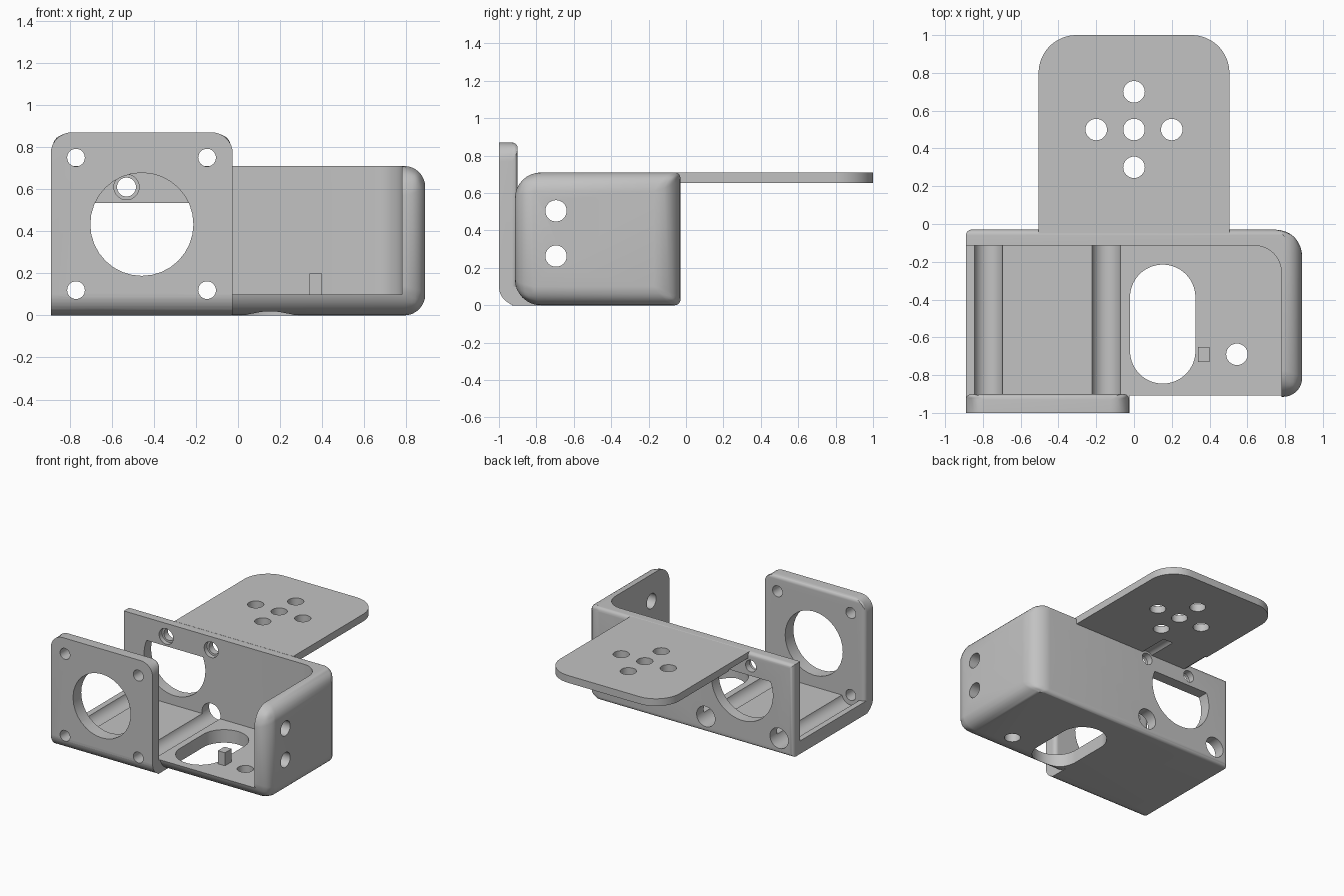
import bpy, bmesh, math

if "Cube" in bpy.data.objects:
    bpy.data.objects.remove(bpy.data.objects["Cube"])

grey = bpy.data.materials.new("matt_grey")
grey.diffuse_color = (0.54, 0.54, 0.54, 1)
grey.use_nodes = True
grey.node_tree.nodes["Principled BSDF"].inputs["Base Color"].default_value = grey.diffuse_color


def apply(ob, mod):
    bpy.context.view_layer.objects.active = ob
    bpy.ops.object.modifier_apply(modifier=mod.name)


def finish(name, bm):
    me = bpy.data.meshes.new(name)
    bmesh.ops.recalc_face_normals(bm, faces=bm.faces)
    bm.to_mesh(me)
    bm.free()
    me.materials.append(grey)
    ob = bpy.data.objects.new(name, me)
    bpy.context.collection.objects.link(ob)
    return ob


def box(name, lo, hi, radius=None):
    """Box whose edges are rounded; radius(sides) gives the radius of the edge
    shared by two sides, such as {'+x', '-z'}."""
    bm = bmesh.new()
    bmesh.ops.create_cube(bm, size=1)
    side = lambda f: max("-x +x -y +y -z +z".split(), key=lambda s: (
        f.normal["xyz".index(s[1])] * (1 if s[0] == "+" else -1)))
    if radius:
        layer = bm.edges.layers.float.new("bevel_weight_edge")
        for e in bm.edges:
            e[layer] = radius({side(f) for f in e.link_faces}) / 0.2
    for v in bm.verts:
        v.co = [(l + h) / 2 + c * (h - l) for l, h, c in zip(lo, hi, v.co)]
    ob = finish(name, bm)
    if radius:
        mod = ob.modifiers.new("round", "BEVEL")
        mod.limit_method, mod.width, mod.segments = "WEIGHT", 0.2, 8
        mod.use_clamp_overlap = False
        apply(ob, mod)
    return ob


def prism(name, points, axis, start, end):
    """Extrude a 2D outline along y (points are x, z) or z (points are x, y)
    or x (points are y, z)."""
    place = {"x": lambda p, d: (d, p[0], p[1]), "y": lambda p, d: (p[0], d, p[1]),
             "z": lambda p, d: (p[0], p[1], d)}[axis]
    bm = bmesh.new()
    a = [bm.verts.new(place(p, start)) for p in points]
    b = [bm.verts.new(place(p, end)) for p in points]
    bm.faces.new(a)
    bm.faces.new(b[::-1])
    for i in range(len(points)):
        j = (i + 1) % len(points)
        bm.faces.new((a[i], a[j], b[j], b[i]))
    return finish(name, bm)


def arc(cx, cy, r, a0, a1, n=32):
    return [(cx + r * math.cos(math.radians(a0 + (a1 - a0) * i / n)),
             cy + r * math.sin(math.radians(a0 + (a1 - a0) * i / n))) for i in range(n + 1)]


def combine(target, other, op):
    mod = target.modifiers.new(op, "BOOLEAN")
    mod.object, mod.operation, mod.solver = other, op, "EXACT"
    mod.use_self = True
    apply(target, mod)
    bpy.data.objects.remove(other)


def cut(target, other):
    combine(target, other, "DIFFERENCE")


def drill(target, axis, cx, cy, r, start, end):
    cut(target, prism("drill", arc(cx, cy, r, 0, 360)[:-1], axis, start, end))


# Housing: rounded block hollowed out to floor, back wall and right wall
def housing_radius(s):
    if s in ({"+x", "+y"}, {"-y", "-z"}, {"-y", "+z"}):
        return 0.14
    if "+x" in s:
        return 0.1
    return 0.03 if "+y" in s else 0


bracket = box("bracket", (-0.89, -0.915, 0), (0.89, -0.03, 0.71), housing_radius)
cut(bracket, box("cavity", (-2, -2, 0.1), (0.78, -0.115, 2),
                 lambda s: 0.14 if s == {"+x", "+y"} else 0))

# Floor extension under the motor plate
foot = [(-0.6, 0.1), (-1, 0.1)] + arc(-0.9, 0.1, 0.1, 180, 270, 10)[1:] + [(-0.6, 0)]
combine(bracket, prism("foot", foot, "x", -0.89, -0.025), "UNION")


# Upright motor plate
def plate_radius(s):
    if s in ({"-x", "+z"}, {"+x", "+z"}, {"-y", "-z"}):
        return 0.1
    return 0.03 if "+y" in s and "-z" not in s else 0


combine(bracket, box("plate", (-0.89, -1, 0), (-0.025, -0.9, 0.87), plate_radius), "UNION")

# Screw channels in the floor, running out through the back wall
for x in (-0.77, -0.147):
    drill(bracket, "y", x, 0.12, 0.078, -0.9, 0.1)
    for z in (0.12, 0.75):
        drill(bracket, "y", x, z, 0.042, -1.1, -0.85)

# Round motor opening and the flat-topped opening behind it
drill(bracket, "y", -0.457, 0.433, 0.245, -1.1, -0.8)
t = math.degrees(math.asin((0.535 - 0.433) / 0.26))
cut(bracket, prism("opening", arc(-0.457, 0.433, 0.26, 180 - t, 360 + t, 48), "y", -0.2, 0.1))

# Counterbored screw holes near the top of the back wall
for x in (-0.53, -0.147):
    drill(bracket, "y", x, 0.61, 0.06, -0.2, -0.08)
    drill(bracket, "y", x, 0.61, 0.045, -0.2, 0.1)

# Slot and hole in the floor, two holes in the right wall
slot = arc(0.152, -0.388, 0.173, 0, 180) + arc(0.152, -0.672, 0.173, 180, 360)
cut(bracket, prism("slot", slot, "z", -0.1, 0.3))
drill(bracket, "z", 0.545, -0.69, 0.057, -0.1, 0.3)
for z in (0.263, 0.505):
    drill(bracket, "x", -0.695, z, 0.057, 0.6, 1)

# Mounting tongue with holes, and grooves below for the screwdriver
outline = [(-0.505, -0.05), (0.505, -0.05)] + arc(0.305, 0.8, 0.2, 0, 90, 16) + arc(-0.305, 0.8, 0.2, 90, 180, 16)
tongue = prism("mounting_tongue", outline, "z", 0.653, 0.709)
for x, y in ((0, 0.3), (0, 0.5), (0, 0.7), (-0.2, 0.5), (0.2, 0.5)):
    drill(tongue, "z", x, y, 0.057, 0.5, 0.9)
for x in (-0.53, -0.147):
    drill(tongue, "y", x, 0.61, 0.06, -0.2, 0.2)

# Small locating peg on the floor
box("locating_peg", (0.34, -0.73, 0.09), (0.4, -0.65, 0.2))

for ob in bpy.context.scene.objects:
    ob.select_set(ob in (bracket, tongue))
bpy.context.view_layer.objects.active = bracket
bpy.ops.object.shade_smooth_by_angle(angle=math.radians(30))
